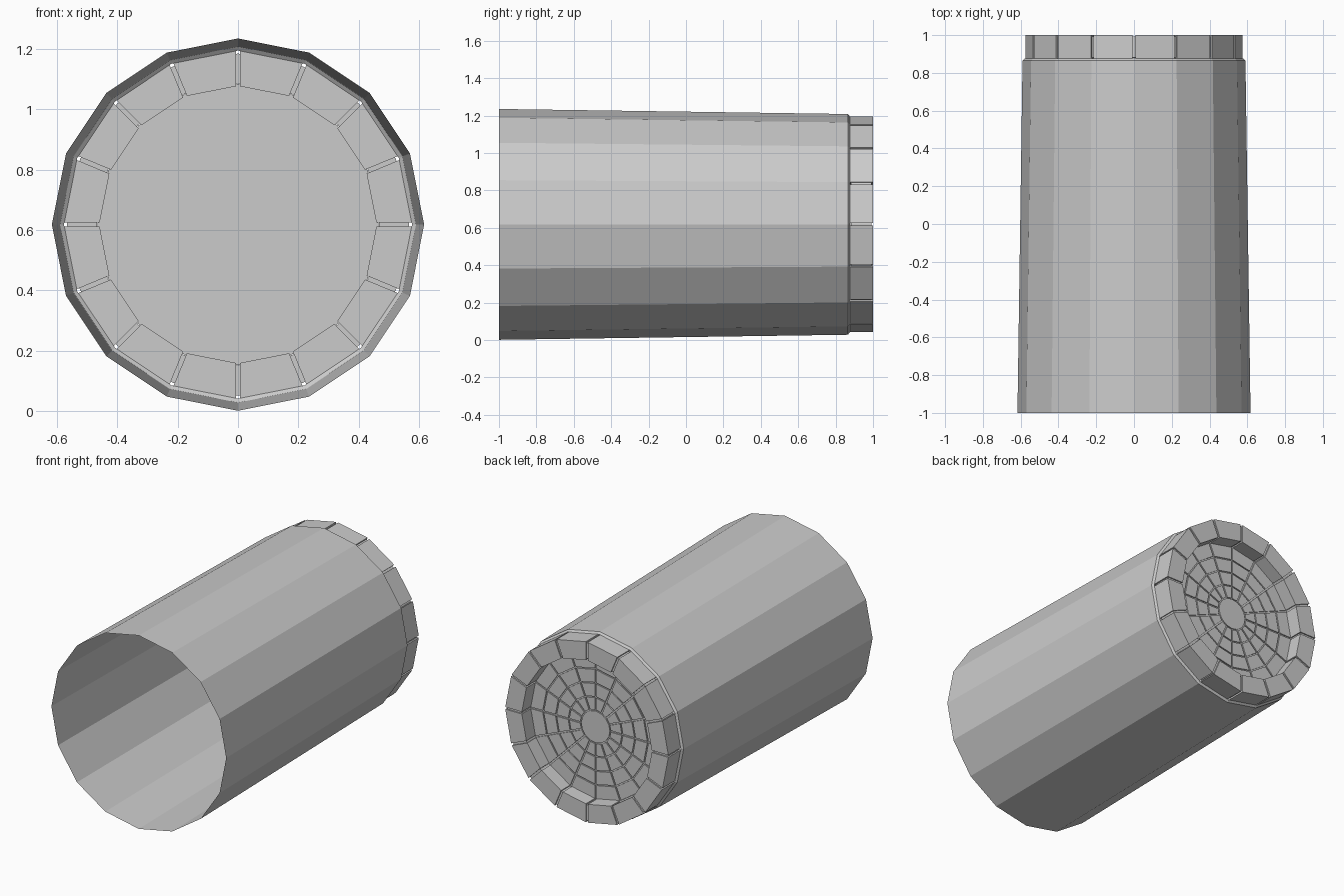
import bpy, bmesh, math
from mathutils import Vector

if "Cube" in bpy.data.objects:
    bpy.data.objects.remove(bpy.data.objects["Cube"])

N = 16          # sides of the barrel
CZ = 0.618      # height of the axis


def pt(r, k, y):
    a = 2 * math.pi * k / N
    return Vector((r * math.cos(a), y, CZ + r * math.sin(a)))


def finish(name, bm, fix=True):
    if fix:
        bmesh.ops.recalc_face_normals(bm, faces=bm.faces)
    me = bpy.data.meshes.new(name)
    bm.to_mesh(me)
    bm.free()
    ob = bpy.data.objects.new(name, me)
    bpy.context.collection.objects.link(ob)
    return ob


def lathe(name, profile, closed=False, cap=False):
    """Spin (radius, y) points around the barrel axis."""
    bm = bmesh.new()
    rings = [[bm.verts.new(pt(r, k, y)) for k in range(N)] for r, y in profile]
    pairs = list(zip(rings, rings[1:])) + ([(rings[-1], rings[0])] if closed else [])
    for a, b in pairs:
        for k in range(N):
            j = (k + 1) % N
            bm.faces.new((a[k], b[k], b[j], a[j]))
    if cap:
        bm.faces.new(rings[0])
        bm.faces.new(rings[-1])
    return finish(name, bm)


def sector_blocks(name, bands, y0, y1, gap):
    """Blocks between polygon corners, separated by narrow grooves."""
    bm = bmesh.new()
    for r0, r1 in bands:
        for k in range(N):
            inset = lambda r: (pt(r, k + 1, 0) - pt(r, k, 0)).normalized() * gap
            d = inset(r1)
            quad = [pt(r0, k, 0) + d, pt(r1, k, 0) + d,
                    pt(r1, k + 1, 0) - d, pt(r0, k + 1, 0) - d]
            lo = [bm.verts.new(p + Vector((0, y0, 0))) for p in quad]
            hi = [bm.verts.new(p + Vector((0, y1, 0))) for p in quad]
            bm.faces.new(lo)
            bm.faces.new(hi)
            for i in range(4):
                j = (i + 1) % 4
                bm.faces.new((lo[i], lo[j], hi[j], hi[i]))
    return finish(name, bm)


# Open tapered shell with a small chamfer at the back
lathe("barrel_shell", [(0.617, -1), (0.59, 0.866), (0.577, 0.876)])

# End hoop: inner core and sixteen stones over it
lathe("hoop_core", [(0.567, 0.882), (0.567, 0.992), (0.468, 0.992), (0.468, 0.882)], closed=True)
sector_blocks("hoop_blocks", [(0.46, 0.577)], 0.872, 1.0, 0.007)

# Recessed back wall with concentric rows of thin panels
lathe("back_wall", [(0.466, 0.88), (0.466, 0.905)], cap=True)
radii = [0.105, 0.19, 0.28, 0.37, 0.462]
bands = [(a + 0.004, b - 0.004) for a, b in zip(radii, radii[1:])]
sector_blocks("back_panels", bands, 0.9, 0.912, 0.005)
lathe("back_hub", [(0.101, 0.9), (0.101, 0.912)], cap=True)
